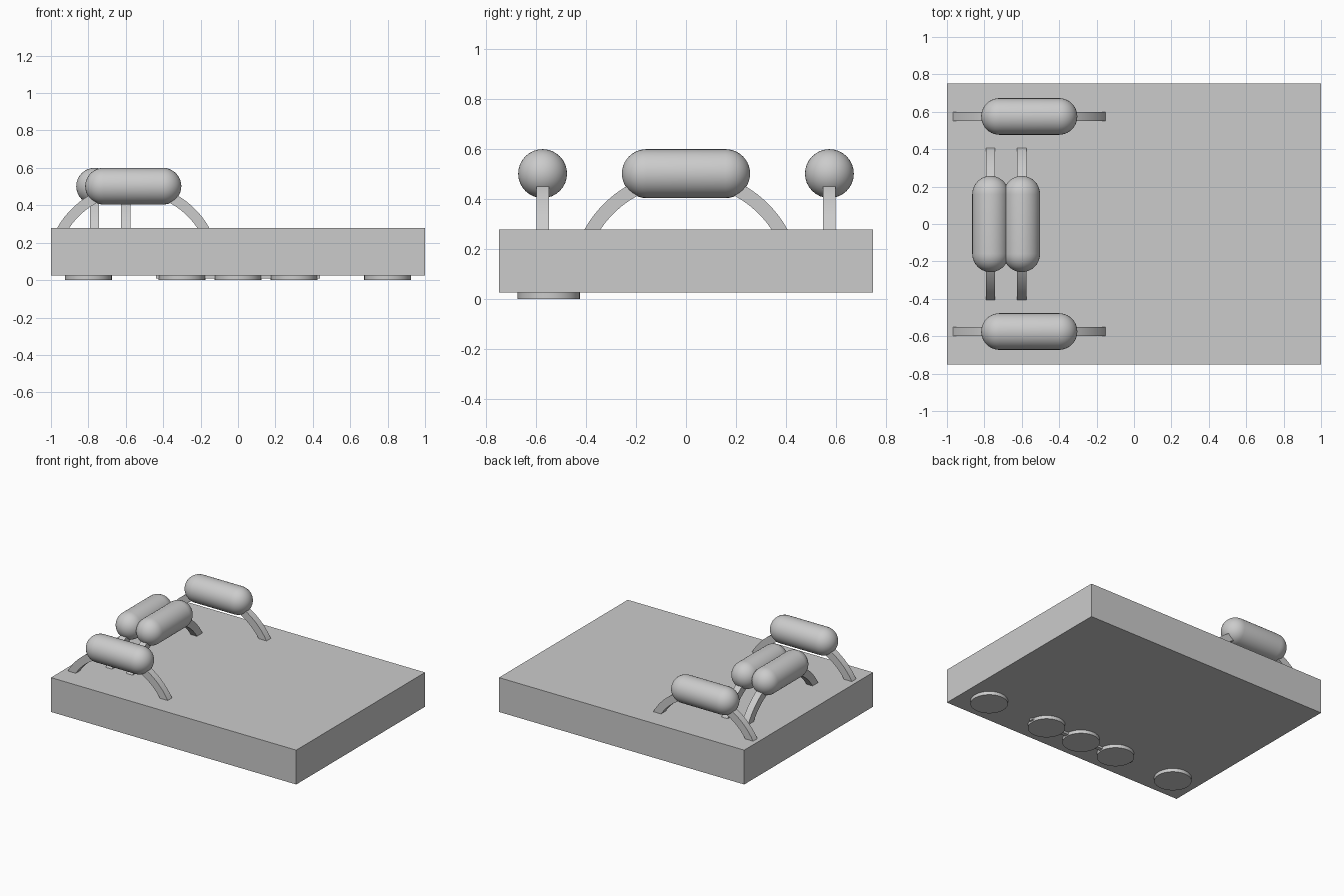
import bpy, bmesh
from math import sin, cos, pi, asin

if "Cube" in bpy.data.objects:
    bpy.data.objects.remove(bpy.data.objects["Cube"])


def make(name, bm, loc=(0, 0, 0), turn=0.0, smooth=True):
    bmesh.ops.recalc_face_normals(bm, faces=bm.faces)
    me = bpy.data.meshes.new(name)
    bm.to_mesh(me)
    bm.free()
    ob = bpy.data.objects.new(name, me)
    bpy.context.collection.objects.link(ob)
    ob.location = loc
    ob.rotation_euler[2] = turn
    if smooth:
        bpy.ops.object.select_all(action='DESELECT')
        ob.select_set(True)
        bpy.context.view_layer.objects.active = ob
        bpy.ops.object.shade_smooth_by_angle(angle=0.6)
    return ob


def box(name, size, loc):
    bm = bmesh.new()
    bmesh.ops.create_cube(bm, size=1)
    bmesh.ops.scale(bm, vec=size, verts=bm.verts)
    return make(name, bm, loc, smooth=False)


def capsule(name, loc, turn, half=0.257, r=0.098, seg=32, rings=10):
    # half-round profile along x, spun about the x axis
    angles = [pi / 2 * i / rings for i in range(rings + 1)]
    right = [(half - r + r * cos(a), 0, r * sin(a)) for a in angles]
    pts = right + [(-x, y, z) for x, y, z in reversed(right)]
    bm = bmesh.new()
    vs = [bm.verts.new(p) for p in pts]
    es = [bm.edges.new(p) for p in zip(vs, vs[1:])]
    bmesh.ops.spin(bm, geom=vs + es, cent=(0, 0, 0), axis=(1, 0, 0),
                   angle=2 * pi, steps=seg, use_duplicate=False)
    bmesh.ops.remove_doubles(bm, verts=bm.verts, dist=1e-5)
    return make(name, bm, loc, turn)


def arch(name, loc, turn, r_in=0.412, r_out=0.467, w=0.025, steps=28):
    # rectangular-section arc with its feet sunk into the slab
    a0 = asin(0.19 / r_out)
    bm = bmesh.new()
    loops = []
    for i in range(steps + 1):
        a = a0 + (pi - 2 * a0) * i / steps
        loops.append([bm.verts.new((r * cos(a), y, r * sin(a))) for r, y in
                      ((r_in, -w), (r_out, -w), (r_out, w), (r_in, w))])
    for p, q in zip(loops, loops[1:]):
        for k in range(4):
            bm.faces.new((p[k], p[(k + 1) % 4], q[(k + 1) % 4], q[k]))
    bm.faces.new(loops[0])
    bm.faces.new(loops[-1])
    return make(name, bm, loc, turn)


# Main slab
box("slab", (2, 1.5, 0.253), (0, 0, 0.1515))

# Padded grips carried on arched brackets
grips = [("front", -0.56, -0.575, 0), ("back", -0.56, 0.575, 0),
         ("outer", -0.767, 0, pi / 2), ("inner", -0.6, 0, pi / 2)]
for name, x, y, turn in grips:
    arch(name + "_bracket", (x, y, 0.05), turn)
    capsule(name + "_grip", (x, y, 0.502), turn)

# Row of round pads under the front edge
for i, x in enumerate((-0.8, -0.3, 0, 0.3, 0.8)):
    bm = bmesh.new()
    bmesh.ops.create_cone(bm, cap_ends=True, segments=32, radius1=0.125,
                          radius2=0.125, depth=0.04)
    make(f"round_pad_{i + 1}", bm, (x, -0.55, 0.02))

# Thin link joining the three middle pads
box("pad_link", (0.876, 0.03, 0.025), (0, -0.55, 0.0215))
